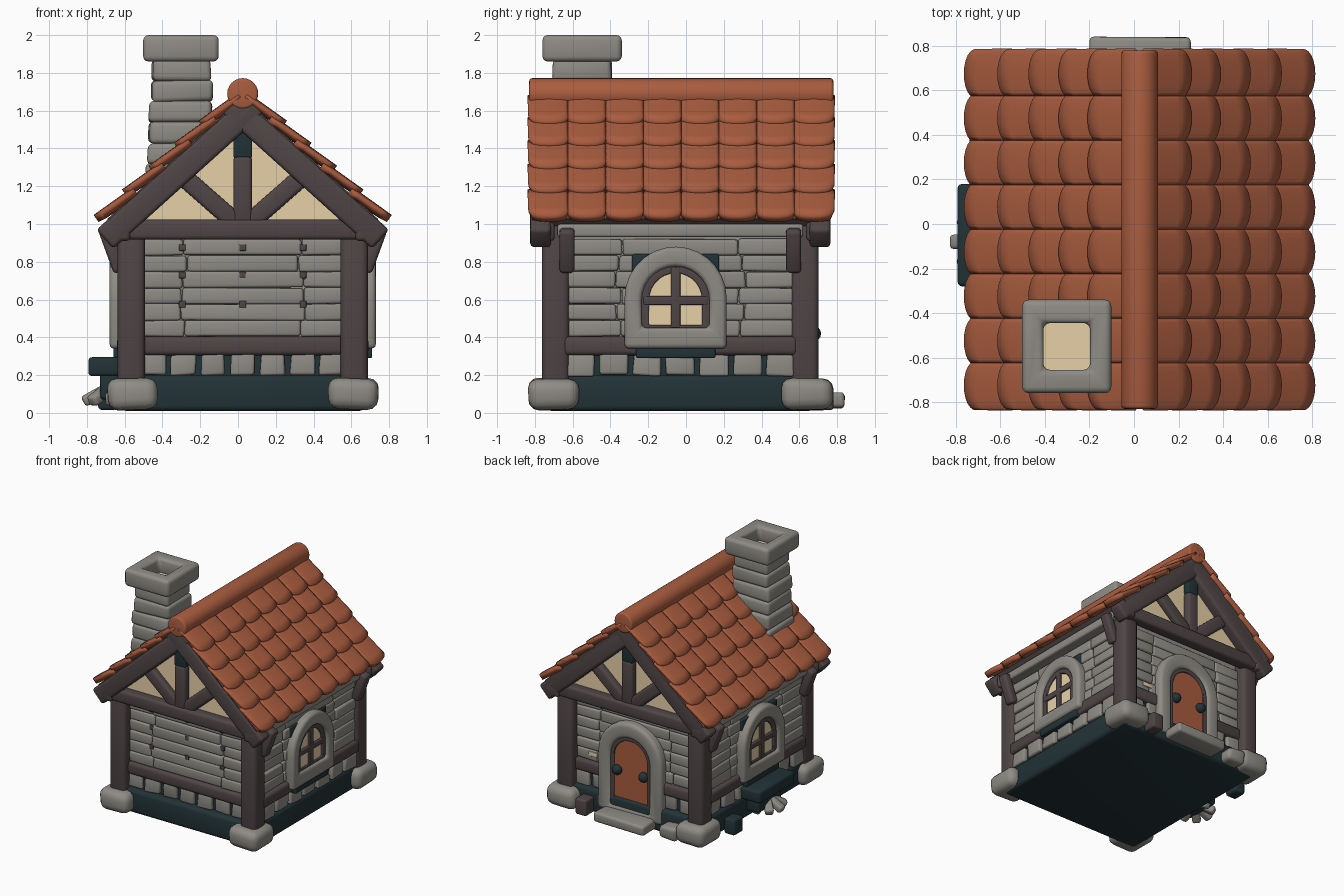
import bpy, bmesh, math, random
from mathutils import Matrix, Vector

random.seed(4)
cube = bpy.data.objects.get("Cube")
if cube:
    bpy.data.objects.remove(cube, do_unlink=True)


def material(name, rgb):
    m = bpy.data.materials.new(name)
    m.use_nodes = True
    m.diffuse_color = (*rgb, 1)
    m.node_tree.nodes["Principled BSDF"].inputs["Base Color"].default_value = (*rgb, 1)
    return m


STONE = material("grey stone", (0.275, 0.262, 0.235))
WOOD = material("dark brown wood", (0.08, 0.06, 0.061))
TILE = material("terracotta", (0.40, 0.108, 0.05))
CREAM = material("cream plaster", (0.86, 0.68, 0.42))
DARK = material("dark teal", (0.016, 0.033, 0.038))

T = Matrix.Translation
R = Matrix.Rotation
I = Matrix.Identity(4)
CX, CY = 0.025, -0.03
CENTRE = T((CX, CY, 0))


def box(bm, M, centre, size, rot=I, jitter=0.0):
    verts = bmesh.ops.create_cube(bm, size=1)["verts"]
    for v in verts:
        v.co = Vector(a * b for a, b in zip(v.co, size))
        v.co += Vector(random.uniform(-jitter, jitter) for _ in range(3))
        v.co = M @ T(centre) @ rot @ v.co


def loop(bm, M, outline, depth):
    return [bm.verts.new(M @ Vector((u, depth, z))) for u, z in outline]


def skin(bm, loops):
    n = len(loops[0])
    for a, b in zip(loops, loops[1:]):
        for i in range(n):
            bm.faces.new((a[i], a[(i + 1) % n], b[(i + 1) % n], b[i]))


def plate(bm, M, outline, d0, d1):
    a, b = loop(bm, M, outline, d0), loop(bm, M, outline, d1)
    skin(bm, [a, b])
    bm.faces.new(a)
    bm.faces.new(b)


def ring(bm, M, outer, inner, d0, d1):
    ls = [loop(bm, M, o, d) for o, d in
          ((outer, d0), (outer, d1), (inner, d1), (inner, d0))]
    skin(bm, ls + ls[:1])


def arch(hw, bottom, spring, n=14):
    curve = [(-hw * math.cos(math.pi * i / n), spring + hw * math.sin(math.pi * i / n))
             for i in range(n + 1)]
    return [(-hw, bottom)] + curve + [(hw, bottom)]


def finish(name, bm, mat, bevel=0.0):
    bmesh.ops.recalc_face_normals(bm, faces=bm.faces)
    if bevel:
        edges = [e for e in bm.edges if e.is_manifold and e.calc_face_angle(0) > 0.6]
        bmesh.ops.bevel(bm, geom=edges, offset=bevel, segments=3, profile=0.5,
                        affect='EDGES', clamp_overlap=True)
    mesh = bpy.data.meshes.new(name)
    bm.to_mesh(mesh)
    bm.free()
    mesh.materials.append(mat)
    ob = bpy.data.objects.new(name, mesh)
    bpy.context.collection.objects.link(ob)
    bpy.ops.object.select_all(action='DESELECT')
    ob.select_set(True)
    bpy.context.view_layer.objects.active = ob
    bpy.ops.object.shade_smooth_by_angle(angle=math.radians(42))
    return ob


def boxes(name, mat, bevel, items, M=CENTRE):
    bm = bmesh.new()
    for it in items:
        box(bm, M, *it)
    return finish(name, bm, mat, bevel)


# Plinth, wall core and corner posts
corners = [(sx, sy) for sx in (-1, 1) for sy in (-1, 1)]
boxes("plinth", DARK, 0.03, [((0, 0, 0.105), (1.29, 1.42, 0.19))])
boxes("footing_core", DARK, 0, [((0, 0, 0.25), (1.24, 1.29, 0.16))])
boxes("wall_core", STONE, 0, [((0, 0, 0.66), (1.21, 1.26, 0.7))])
boxes("corner_posts", WOOD, 0.035,
      [((sx * 0.59, sy * 0.66, 0.56), (0.145, 0.145, 0.9)) for sx, sy in corners])
boxes("post_footings", STONE, 0.055,
      [((sx * 0.585, sy * 0.67, 0.1), (0.26, 0.27, 0.165), I, 0.008) for sx, sy in corners])
boxes("eave_brackets", WOOD, 0.02,
      [((sx * 0.69, sy * 0.60, 0.86), (0.07, 0.08, 0.24), R(sx * 0.35, 4, 'Y'))
       for sx, sy in corners])

# Stone courses, footing stones and rails on each wall; local +Y points outward
walls = {"front": (math.pi, 0.64, 0.55), "back": (0, 0.64, 0.55),
         "left": (-math.pi / 2, 0.62, 0.62), "right": (math.pi / 2, 0.62, 0.62)}
for side, (turn, dist, half) in walls.items():
    M = CENTRE @ R(turn, 4, 'Z') @ T((0, dist, 0))
    stones = []
    for row in range(6):
        seam = 0.32 + random.uniform(-0.03, 0.03)
        cuts = [-half, -seam, seam, half]
        for a, b in zip(cuts, cuts[1:]):
            stones.append((((a + b) / 2, random.uniform(-0.025, -0.012), 0.447 + row * 0.086),
                           (b - a - 0.004, 0.08, 0.085), I, 0.004))
    boxes(side + "_wall_stones", STONE, 0.014, stones, M)
    step = 2 * half / 7
    boxes(side + "_footing_stones", STONE, 0.014,
          [((-half + step * (i + 0.5), -0.005, 0.255), (step - 0.03, 0.07, 0.115), I, 0.008)
           for i in range(7)], M)
    boxes(side + "_rail", WOOD, 0.025, [((0, 0, 0.355), (2 * half, 0.09, 0.1))], M)
    if side == "front":
        boxes("front_wall_pegs", WOOD, 0.004,
              [((u, 0.015, z), (0.035, 0.03, 0.035)) for u in (-0.32, 0, 0.32)
               for z in (0.875, 0.73, 0.575)], M)

# Arched windows on both long sides
for side, turn in (("left", -math.pi / 2), ("right", math.pi / 2)):
    M = T((CX, -0.055, 0)) @ R(turn, 4, 'Z') @ T((0, 0.62, 0))
    boxes(side + "_window_backing", DARK, 0.01,
          [((0, 0, 0.77), (0.46, 0.07, 0.14)), ((0, 0.02, 0.32), (0.42, 0.09, 0.06))], M)
    bm = bmesh.new()
    ring(bm, M, arch(0.27, 0.34, 0.61), arch(0.18, 0.45, 0.595), -0.02, 0.085)
    finish(side + "_window_surround", bm, STONE, 0.025)
    bm = bmesh.new()
    plate(bm, M, arch(0.185, 0.445, 0.595), -0.01, 0.045)
    finish(side + "_window_panes", bm, CREAM)
    bm = bmesh.new()
    ring(bm, M, arch(0.182, 0.448, 0.595), arch(0.14, 0.465, 0.6), 0.03, 0.06)
    box(bm, M, (0, 0.045, 0.61), (0.05, 0.035, 0.32))
    box(bm, M, (0, 0.045, 0.595), (0.34, 0.035, 0.045))
    finish(side + "_window_bars", bm, WOOD, 0.006)

# Arched back door
M = T((0.03, CY + 0.64, 0))
bm = bmesh.new()
ring(bm, M, arch(0.29, 0.07, 0.54), arch(0.175, 0.13, 0.53), -0.02, 0.085)
finish("door_surround", bm, STONE, 0.03)
bm = bmesh.new()
ring(bm, M, arch(0.18, 0.125, 0.53), arch(0.15, 0.14, 0.53), 0.03, 0.068)
finish("door_casing", bm, WOOD, 0.006)
bm = bmesh.new()
plate(bm, M, arch(0.18, 0.12, 0.53), -0.01, 0.055)
finish("door_panel", bm, TILE)
bm = bmesh.new()
for u in (-0.12, 0.12):
    bmesh.ops.create_uvsphere(bm, u_segments=14, v_segments=8, radius=0.04,
                              matrix=M @ T((u, 0.065, 0.42)))
finish("door_knobs", bm, DARK)
boxes("back_wall_light", CREAM, 0.003, [((0.37, 0.022, 0.46), (0.08, 0.009, 0.035))], M)
boxes("door_step", STONE, 0.02, [((0.03, 0.74, 0.065), (0.46, 0.2, 0.08), I, 0.008)], I)
boxes("yard_stones", STONE, 0.03, [((-0.37, 0.71, 0.07), (0.16, 0.14, 0.11), I, 0.01)], I)
boxes("yard_block", WOOD, 0.015, [((0.41, 0.72, 0.08), (0.1, 0.12, 0.13))], I)

# Bench with splayed legs beside the right wall
boxes("bench", DARK, 0.02, [((-0.70, -0.05, 0.245), (0.185, 0.46, 0.1)),
                            ((-0.67, -0.05, 0.15), (0.12, 0.3, 0.16)),
                            ((-0.69, 0.37, 0.08), (0.1, 0.12, 0.13))], I)
bm = bmesh.new()
for k in range(5):
    aim = R(math.pi / 2 + math.pi * k / 4, 4, 'Z') @ R(0.5, 4, 'Y')
    box(bm, T((-0.67, -0.08, 0.14)) @ aim, (0.085, 0, 0), (0.17, 0.065, 0.06))
finish("bench_legs", bm, STONE, 0.018)

# Gables: infill, tie beams, rafters and struts
bm = bmesh.new()
plate(bm, CENTRE, [(-0.64, 1.0), (0, 1.6), (0.64, 1.0)], -0.71, 0.71)
finish("gable_infill", bm, CREAM)
PITCH = math.atan(0.9)
run = 0.73 / math.cos(PITCH) + 0.09
for side, turn in (("front", math.pi), ("back", 0)):
    M = CENTRE @ R(turn, 4, 'Z') @ T((0, 0.73, 0))
    items = [((0, 0, 0.97), (1.32, 0.1, 0.105)),
             ((0, -0.005, 1.18), (0.1, 0.08, 0.36))]
    for s in (-1, 1):
        items.append(((s * 0.332, 0.01, 1.277), (run, 0.11, 0.135), R(s * PITCH, 4, 'Y')))
        items.append(((s * 0.20, -0.005, 1.15), (0.46, 0.07, 0.1), R(-s * 0.72, 4, 'Y')))
        items.append(((s * 0.66, 0.0, 0.96), (0.13, 0.13, 0.1)))
    boxes(side + "_gable_timbers", WOOD, 0.022, items, M)
    boxes(side + "_king_post_top", DARK, 0.01, [((0, -0.005, 1.44), (0.1, 0.07, 0.18))], M)
boxes("eave_strips", STONE, 0.015,
      [((s * 0.66, 0, 0.965), (0.09, 1.3, 0.07)) for s in (-1, 1)])

# Roof decks and overlapping scalloped tile rows
tips = (0.19, 0.32, 0.455, 0.595, 0.745)
COLUMNS, SUB, STEPS = 8, 10, 4
for s, side in ((1, "left"), (-1, "right")):
    down = Vector((s * math.cos(PITCH), 0, -math.sin(PITCH)))
    up = Vector((s * math.sin(PITCH), 0, math.cos(PITCH)))
    ridge = Vector((CX, -0.025, 1.665))
    bm = bmesh.new()
    box(bm, T(ridge + down * 0.48 - up * 0.02), (0, 0, 0), (0.96, 1.58, 0.05), R(s * PITCH, 4, 'Y'))
    finish(side + "_roof_deck", bm, WOOD)
    for k, tip in enumerate(tips):
        end = tip / math.cos(PITCH)
        start = max(0.0, end - 0.25)
        bm = bmesh.new()
        grid = []
        for i in range(COLUMNS * SUB + 1):
            col, sub = divmod(i, SUB)
            lobe = math.sin(math.pi * sub / SUB)
            y = -0.8 + 1.6 / COLUMNS * (col + 0.5 - 0.5 * math.cos(math.pi * sub / SUB))
            length = end - start - 0.045 * (1 - lobe)
            grid.append([bm.verts.new(ridge + Vector((0, y, 0)) + down * (start + length * j / STEPS)
                                      + up * (0.006 + 0.028 * j / STEPS + 0.013 * lobe))
                         for j in range(STEPS + 1)])
        for a, b in zip(grid, grid[1:]):
            for j in range(STEPS):
                bm.faces.new((a[j], a[j + 1], b[j + 1], b[j]))
        row = finish(f"{side}_tile_row_{k + 1}", bm, TILE)
        mod = row.modifiers.new("thickness", 'SOLIDIFY')
        mod.thickness, mod.offset = 0.045, 0

# Ridge cap
bm = bmesh.new()
bmesh.ops.create_cone(bm, cap_ends=True, segments=24, radius1=0.082, radius2=0.082, depth=1.61,
                      matrix=T((CX, -0.025, 1.69)) @ R(math.pi / 2, 4, 'X'))
finish("ridge_cap", bm, TILE, 0.015)

# Chimney: stone courses and hollow cap
C = T((-0.302, -0.55, 0))
boxes("chimney_courses", STONE, 0.025,
      [((random.uniform(-0.008, 0.008), 0, 1.26 + i * 0.111),
        (0.365 - 0.011 * i, 0.34 - 0.006 * i, 0.115), I, 0.007) for i in range(6)], C)
square = [(-1, -1), (1, -1), (1, 1), (-1, 1)]
bm = bmesh.new()
ring(bm, C @ T((0, 0, 1.86)) @ R(math.pi / 2, 4, 'X'), [(a * 0.2, b * 0.21) for a, b in square],
     [(a * 0.105, b * 0.105) for a, b in square], 0, 0.14)
finish("chimney_cap", bm, STONE, 0.028)
boxes("chimney_flue", CREAM, 0, [((0, 0, 1.875), (0.24, 0.24, 0.008))], C)
